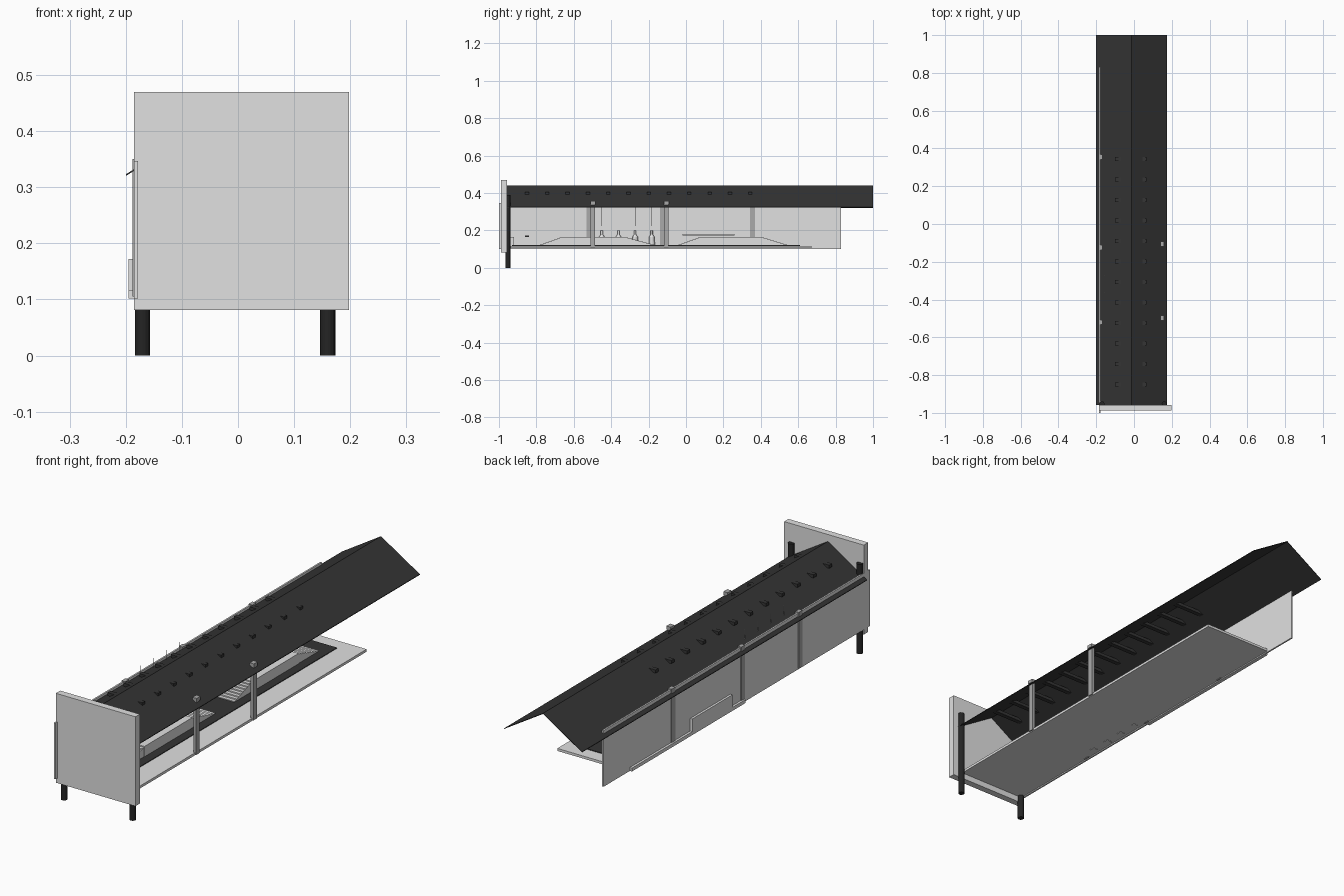
import bpy, bmesh, math

cube = bpy.data.objects.get("Cube")
if cube:
    bpy.data.objects.remove(cube, do_unlink=True)


def material(name, value):
    m = bpy.data.materials.new(name)
    m.use_nodes = True
    colour = (value, value, value, 1)
    m.diffuse_color = colour
    m.node_tree.nodes["Principled BSDF"].inputs["Base Color"].default_value = colour
    return m


LIGHT = material("light grey", 0.75)
MID = material("mid grey", 0.4)
DARK = material("charcoal", 0.035)
BLACK = material("black", 0.018)


def finish(name, bm, mat):
    bmesh.ops.recalc_face_normals(bm, faces=bm.faces)
    mesh = bpy.data.meshes.new(name)
    bm.to_mesh(mesh)
    bm.free()
    mesh.materials.append(mat)
    ob = bpy.data.objects.new(name, mesh)
    bpy.context.collection.objects.link(ob)
    return ob


def box(name, xs, ys, zs, mat):
    bm = bmesh.new()
    bmesh.ops.create_cube(bm, size=1)
    for v in bm.verts:
        v.co = [(a + b) / 2 + c * (b - a) for c, (a, b) in zip(v.co, (xs, ys, zs))]
    return finish(name, bm, mat)


def extrude(name, points, axis, start, end, mat):
    """Extrude a closed 2D profile along x (y,z points) or y (x,z points)."""
    bm = bmesh.new()
    place = (lambda a, b: (start, a, b)) if axis == 0 else (lambda a, b: (a, start, b))
    face = bm.faces.new([bm.verts.new(place(*p)) for p in points])
    out = bmesh.ops.extrude_face_region(bm, geom=[face])
    for v in out["geom"]:
        if isinstance(v, bmesh.types.BMVert):
            v.co[axis] = end
    return finish(name, bm, mat)


def lathe(name, x, y, profile, mat, sides=12):
    """Stack rings of (radius, z) around a vertical axis."""
    bm = bmesh.new()
    rings = []
    for r, z in profile:
        rings.append([bm.verts.new((x + r * math.cos(i * math.tau / sides),
                                    y + r * math.sin(i * math.tau / sides), z))
                      for i in range(sides)])
    for low, high in zip(rings, rings[1:]):
        for i in range(sides):
            j = (i + 1) % sides
            bm.faces.new((low[i], low[j], high[j], high[i]))
    bm.faces.new(rings[0])
    bm.faces.new(rings[-1])
    return finish(name, bm, mat)


# End panel and its two round legs
box("front_panel", (-0.185, 0.198), (-0.988, -0.958), (0.081, 0.47), LIGHT)
for side, x in (("right", -0.17), ("left", 0.16)):
    lathe(side + "_leg", x, -0.952, [(0.0135, 0), (0.0135, 0.39)], BLACK, 16)

# Folded roof sheet
t = 0.003
extrude("roof", [(-0.2, 0.323), (-0.012, 0.44), (0.175, 0.325),
                 (0.175, 0.325 - t), (-0.012, 0.44 - t), (-0.2, 0.323 - t)],
        1, -0.958, 1.0, DARK)

# Collar beams poking through both slopes
for i in range(12):
    y = -0.85 + i * 0.1085
    box(f"collar_beam_{i + 1}", (-0.101, 0.065), (y - 0.01, y + 0.01), (0.391, 0.405), DARK)

# Long wall with outer ledge and box
box("side_wall", (-0.185, -0.178), (-1.0, 0.83), (0.102, 0.347), LIGHT)
box("outer_ledge", (-0.195, -0.185), (-0.13, 0.65), (0.102, 0.117), LIGHT)
box("outer_box", (-0.195, -0.185), (-0.04, 0.235), (0.102, 0.172), LIGHT)

# Floor with a dark walkway
box("floor", (-0.178, 0.15), (-0.958, 0.67), (0.107, 0.118), LIGHT)
box("walkway", (-0.13, 0.05), (-0.93, 0.61), (0.117, 0.121), DARK)

# Wall posts and front posts with caps
for i, y in enumerate((-0.52, -0.125, 0.355)):
    box(f"wall_post_{i + 1}", (-0.188, -0.17), (y - 0.013, y + 0.013), (0.105, 0.35), MID)
for i, y in enumerate((-0.498, -0.105)):
    box(f"front_post_{i + 1}", (0.142, 0.156), (y - 0.012, y + 0.012), (0.11, 0.345), MID)
    box(f"front_post_cap_{i + 1}", (0.139, 0.159), (y - 0.013, y + 0.013), (0.342, 0.357), MID)


# Raised platforms with a stair at each end
def stair(name, low_y, high_y, steps=8):
    z0, rise = 0.119, 0.042 / steps
    run = (high_y - low_y) / steps
    pts = [(low_y, z0)]
    for i in range(steps):
        z = z0 + (i + 1) * rise
        pts += [(low_y + i * run, z), (low_y + (i + 1) * run, z)]
    pts.append((high_y, z0))
    extrude(name, pts, 0, -0.10, 0.01, LIGHT)


for i, (a, b, c, d) in enumerate(((-0.78, -0.66, -0.33, -0.17), (-0.04, 0.08, 0.4, 0.54))):
    box(f"platform_{i + 1}", (-0.10, 0.012), (b, c), (0.119, 0.166), LIGHT)
    stair(f"platform_{i + 1}_front_stair", a, b)
    stair(f"platform_{i + 1}_back_stair", d, c)

# Standing ornaments along the wall, each below a thin cord
for i in range(4):
    y = -0.45 + i * 0.089
    lathe(f"ornament_{i + 1}", -0.155, y,
          [(0.017, 0.105), (0.015, 0.165), (0.006, 0.178), (0.006, 0.2)], LIGHT)
    lathe(f"cord_{i + 1}", -0.155, y, [(0.001, 0.225), (0.001, 0.392)], LIGHT, 6)

# Wall display, shelf and small fittings
box("wall_display", (-0.179, -0.174), (-0.03, 0.28), (0.185, 0.29), LIGHT)
box("display_shelf", (-0.179, -0.16), (-0.02, 0.26), (0.172, 0.18), LIGHT)
box("wall_handle", (-0.179, -0.172), (-0.86, -0.84), (0.166, 0.174), BLACK)
box("corner_box", (-0.178, -0.155), (-0.94, -0.92), (0.118, 0.165), LIGHT)
